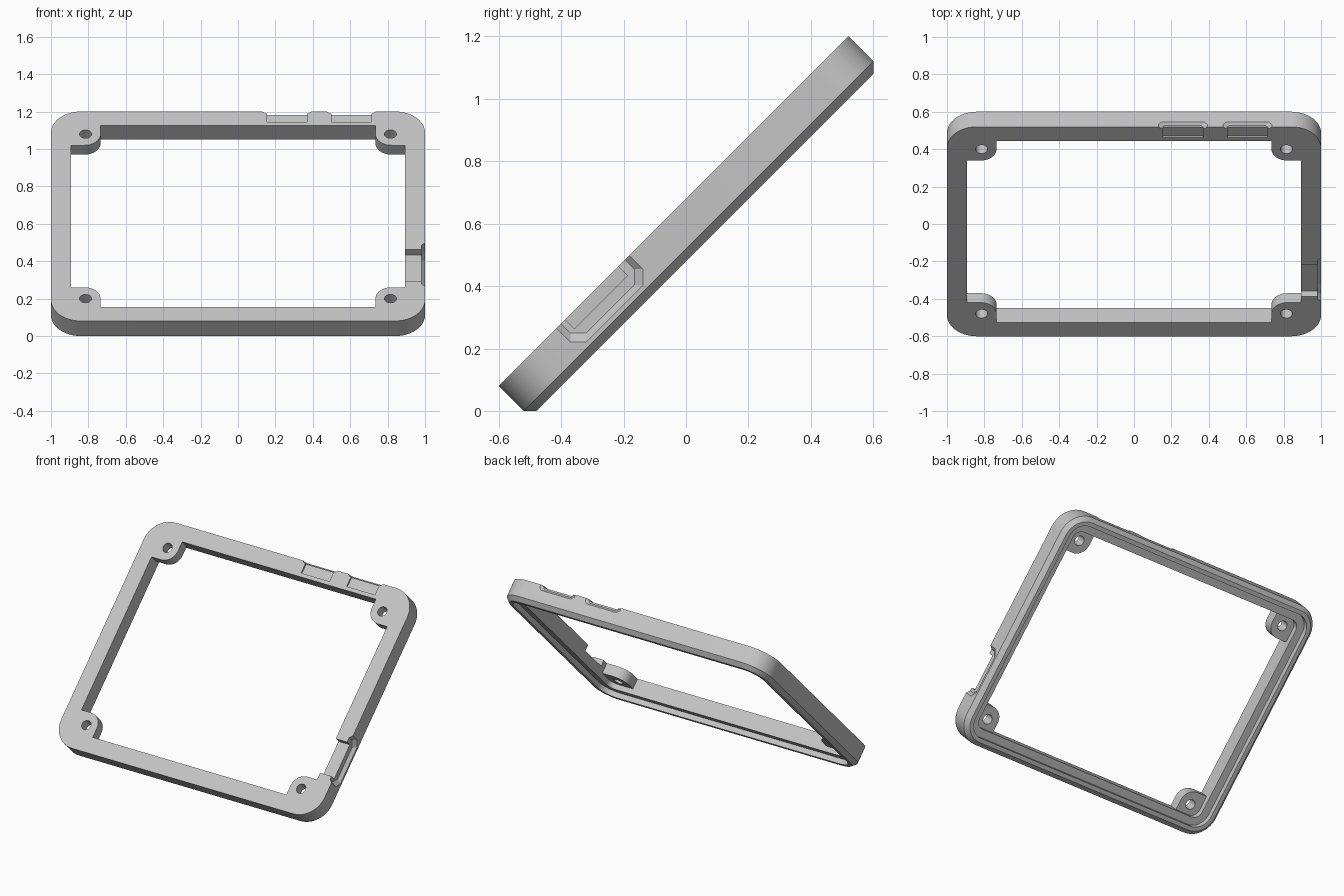
import bpy, bmesh
from math import cos, sin, pi, radians

if "Cube" in bpy.data.objects:
    bpy.data.objects.remove(bpy.data.objects["Cube"], do_unlink=True)

grey = bpy.data.materials.new("plain grey")
grey.use_nodes = True
grey.diffuse_color = (0.55, 0.55, 0.55, 1)
grey.node_tree.nodes["Principled BSDF"].inputs["Base Color"].default_value = (0.55, 0.55, 0.55, 1)

HX, HY = 1.0, 0.792                      # half size of the frame, lying flat
FRONT, BACK = 0.057, -0.085              # face heights, lying flat


def loft(name, rings, loop=False):
    """Skin a series of equal rings; cap the ends or join last to first."""
    bm = bmesh.new()
    rows = [[bm.verts.new(p) for p in ring] for ring in rings]
    n = len(rows[0])
    pairs = list(zip(rows, rows[1:])) + ([(rows[-1], rows[0])] if loop else [])
    for a, b in pairs:
        for i in range(n):
            j = (i + 1) % n
            bm.faces.new((a[i], a[j], b[j], b[i]))
    if not loop:
        bm.faces.new(rows[0])
        bm.faces.new(rows[-1])
    bmesh.ops.recalc_face_normals(bm, faces=bm.faces)
    mesh = bpy.data.meshes.new(name)
    bm.to_mesh(mesh)
    bm.free()
    ob = bpy.data.objects.new(name, mesh)
    bpy.context.collection.objects.link(ob)
    mesh.materials.append(grey)
    return ob


def rounded_ring(inset, radius, z, steps=12):
    hx, hy = HX - inset - radius, HY - inset - radius
    pts = []
    for k, (sx, sy) in enumerate([(1, 1), (-1, 1), (-1, -1), (1, -1)]):
        for i in range(steps + 1):
            t = (k + i / steps) * pi / 2
            pts.append((sx * hx + radius * cos(t), sy * hy + radius * sin(t), z))
    return pts


def combine(target, tool, operation):
    mod = target.modifiers.new(operation.lower(), 'BOOLEAN')
    mod.object, mod.operation, mod.solver = tool, operation, 'EXACT'
    bpy.ops.object.select_all(action='DESELECT')
    target.select_set(True)
    bpy.context.view_layer.objects.active = target
    bpy.ops.object.modifier_apply(modifier=mod.name)
    bpy.data.objects.remove(tool, do_unlink=True)


# Frame: chamfered outer back edge, rebate behind, straight opening
frame = loft("bezel_frame", [
    rounded_ring(0, 0.16, FRONT),
    rounded_ring(0, 0.16, BACK + 0.028),
    rounded_ring(0.028, 0.132, BACK),
    rounded_ring(0.055, 0.105, BACK),
    rounded_ring(0.055, 0.105, BACK + 0.035),
    rounded_ring(0.106, 0.054, BACK + 0.035),
    rounded_ring(0.106, 0.054, FRONT)], loop=True)

# Screw tabs with one rounded corner, then their holes
TX, TY, TR = 0.735, 0.537, 0.085
for sx in (-1, 1):
    for sy in (-1, 1):
        outline = [(0.93, TY), (0.93, 0.72), (TX, 0.72)]
        for i in range(11):
            t = pi + i / 10 * pi / 2
            outline.append((TX + TR + TR * cos(t), TY + TR + TR * sin(t)))
        tab = loft("screw_tab", [[(sx * x, sy * y, z) for x, y in outline]
                                 for z in (FRONT - 0.071, FRONT)])
        combine(frame, tab, 'UNION')
        hole = loft("screw_hole", [[(sx * 0.815 + 0.032 * cos(i * pi / 12),
                                     sy * 0.622 + 0.032 * sin(i * pi / 12), z)
                                    for i in range(24)] for z in (-0.2, 0.2)])
        combine(frame, hole, 'DIFFERENCE')


def side_cut(place, a0, a1, floor, corner, bevel):
    """Bevelled recess in an outer side, open to the front face."""
    def outline(s, out):
        lo, hi, f, c = a0 + s, a1 - s, floor + s, corner
        pts = [(lo, 0.1), (lo, f + c), (lo + c, f), (hi - c, f), (hi, f + c), (hi, 0.1)]
        return [place(a, z, out) for a, z in pts]
    tool = loft("recess", [outline(0, 0.02), outline(0, 0), outline(bevel, -bevel)])
    combine(frame, tool, 'DIFFERENCE')


def slot_cut(place, a0, a1, floor, depth):
    """Square slot sunk into the front face from an outer side."""
    pts = [(a0, 0.1), (a0, floor), (a1, floor), (a1, 0.1)]
    tool = loft("slot", [[place(a, z, out) for a, z in pts] for out in (-depth, 0.02)])
    combine(frame, tool, 'DIFFERENCE')


def on_top(a, z, out):
    return (a, HY + out, z)


def on_left(a, z, out):
    return (HX + out, a, z)


# Two button notches in the upper side
for x in (0.13, 0.475):
    side_cut(on_top, x, x + 0.262, 0.021, 0.018, 0.014)
    slot_cut(on_top, x + 0.025, x + 0.24, 0.046, 0.081)

# Connector opening in the left side
side_cut(on_left, -0.53, -0.2, -0.042, 0.036, 0.02)
slot_cut(on_left, -0.49, -0.25, 0.015, 0.13)

# Tilt the frame back and smooth the rounded corners
frame.rotation_euler.x = radians(45)
frame.location.z = 0.6
bpy.ops.object.select_all(action='DESELECT')
frame.select_set(True)
bpy.context.view_layer.objects.active = frame
bpy.ops.object.transform_apply(location=True, rotation=True, scale=True)
bpy.ops.object.shade_smooth_by_angle(angle=radians(25))
